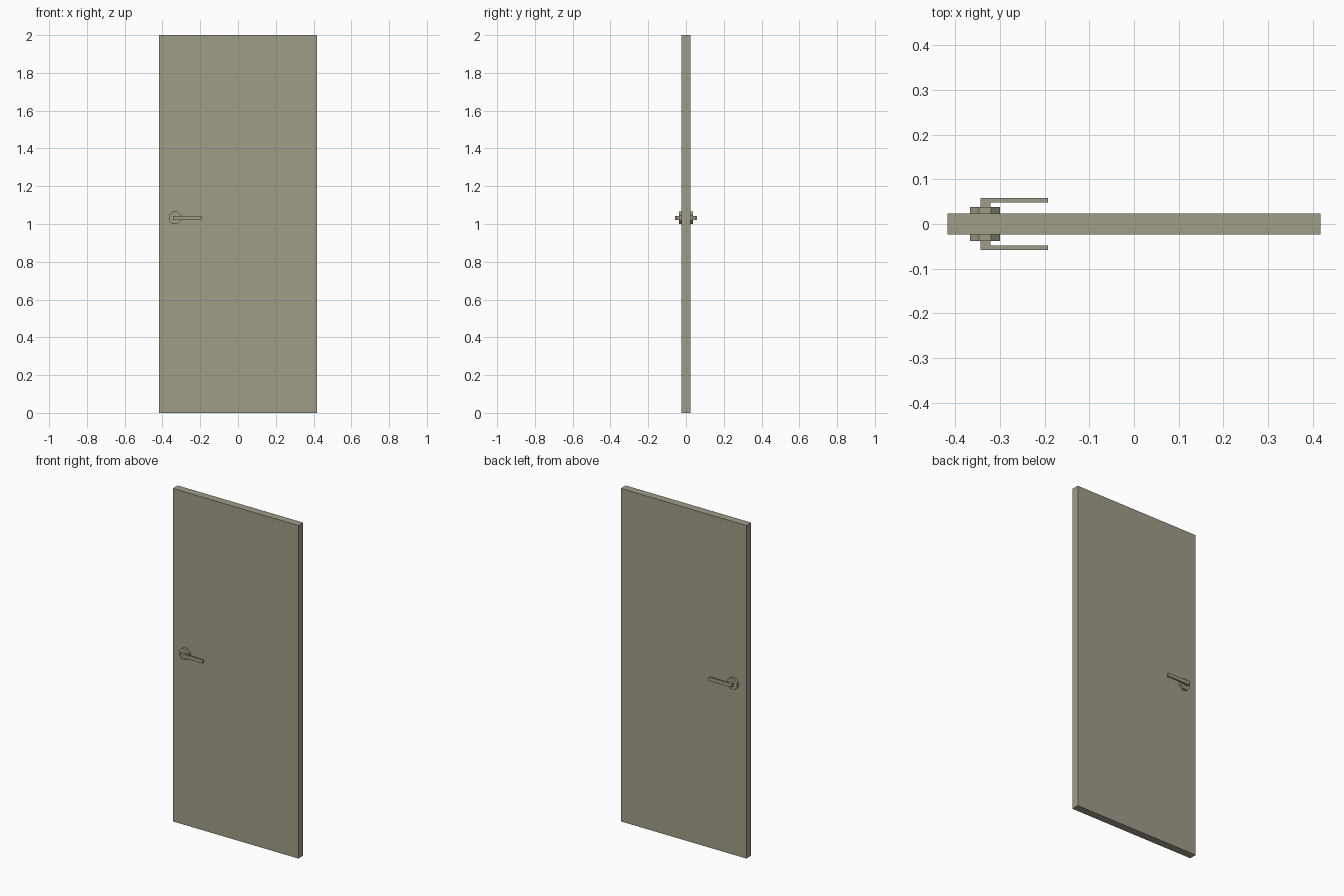
import bpy, bmesh, math
from mathutils import Matrix

if "Cube" in bpy.data.objects:
    bpy.data.objects.remove(bpy.data.objects["Cube"])

mat = bpy.data.materials.new("warm grey")
mat.diffuse_color = (0.352, 0.332, 0.250, 1)
mat.use_nodes = True
mat.node_tree.nodes["Principled BSDF"].inputs["Base Color"].default_value = mat.diffuse_color


def finish(name, bm):
    bmesh.ops.recalc_face_normals(bm, faces=bm.faces)
    me = bpy.data.meshes.new(name)
    bm.to_mesh(me)
    bm.free()
    me.materials.append(mat)
    ob = bpy.data.objects.new(name, me)
    bpy.context.collection.objects.link(ob)
    return ob


def box(name, x0, x1, y0, y1, z0, z1):
    bm = bmesh.new()
    bmesh.ops.create_cube(bm, size=1)
    for v in bm.verts:
        v.co.x = x1 if v.co.x > 0 else x0
        v.co.y = y1 if v.co.y > 0 else y0
        v.co.z = z1 if v.co.z > 0 else z0
    return finish(name, bm)


# door panel
HALF = 0.023
box("door_panel", -0.417, 0.417, -HALF, HALF, 0, 2)

HX, HZ = -0.333, 1.032
for side, s in (("front", -1), ("back", 1)):
    # octagonal rosette, flats facing the axes
    bm = bmesh.new()
    r = 0.033 / math.cos(math.pi / 8)
    m = (Matrix.Translation((HX, s * (HALF + 0.0375) / 2, HZ))
         @ Matrix.Rotation(math.pi / 2, 4, 'X')
         @ Matrix.Rotation(math.pi / 8, 4, 'Z'))
    bmesh.ops.create_cone(bm, cap_ends=True, segments=8, radius1=r,
                          radius2=r, depth=0.0375 - HALF, matrix=m)
    finish(side + "_rosette", bm)

    # L-shaped lever: stem out of the rosette, then a flat grip
    profile = [(-0.343, 0.036), (-0.321, 0.036), (-0.321, 0.048),
               (-0.192, 0.048), (-0.192, 0.0585), (-0.343, 0.0585)]
    bm = bmesh.new()
    face = bm.faces.new([bm.verts.new((x, s * y, HZ - 0.011)) for x, y in profile])
    ext = bmesh.ops.extrude_face_region(bm, geom=[face])
    for g in ext["geom"]:
        if isinstance(g, bmesh.types.BMVert):
            g.co.z += 0.022
    finish(side + "_lever", bm)
